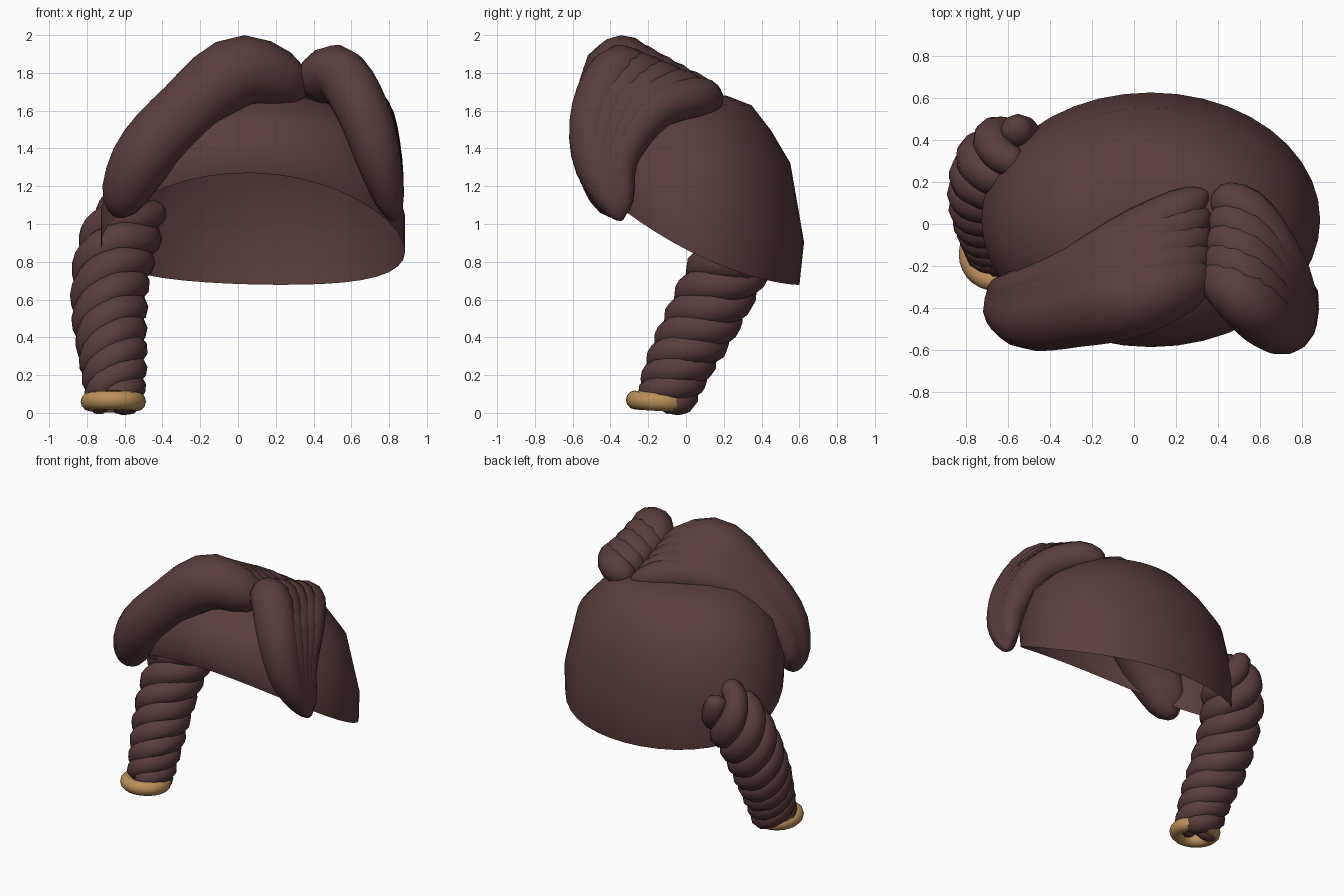
import bpy, bmesh, math
from mathutils import Vector

if "Cube" in bpy.data.objects:
    bpy.data.objects.remove(bpy.data.objects["Cube"])


def material(name, col):
    m = bpy.data.materials.new(name)
    m.diffuse_color = (*col, 1)
    m.use_nodes = True
    m.node_tree.nodes["Principled BSDF"].inputs["Base Color"].default_value = m.diffuse_color
    return m


BROWN = material("dark brown hair", (0.103, 0.046, 0.046))
GOLD = material("gold band", (0.50, 0.28, 0.105))


def finish(bm, name, mat, angle=60, recalc=True):
    if recalc:
        bmesh.ops.recalc_face_normals(bm, faces=bm.faces)
    me = bpy.data.meshes.new(name)
    bm.to_mesh(me)
    bm.free()
    ob = bpy.data.objects.new(name, me)
    bpy.context.collection.objects.link(ob)
    me.materials.append(mat)
    bpy.ops.object.select_all(action='DESELECT')
    ob.select_set(True)
    bpy.context.view_layer.objects.active = ob
    bpy.ops.object.shade_smooth_by_angle(angle=math.radians(angle))
    return ob


def spline(pts, t):
    """Catmull-Rom point at t in 0..1 through tuples of any length."""
    n = len(pts) - 1
    i = min(int(t * n), n - 1)
    u = t * n - i
    b, c = pts[i], pts[i + 1]
    a = pts[i - 1] if i > 0 else [2 * p - q for p, q in zip(b, c)]
    d = pts[i + 2] if i + 2 <= n else [2 * q - p for p, q in zip(b, c)]
    return [0.5 * (2 * q + (r - p) * u + (2 * p - 5 * q + 4 * r - s) * u * u
                   + (3 * q - p - 3 * r + s) * u ** 3)
            for p, q, r, s in zip(a, b, c, d)]


def tube(bm, centres, radii, sides=12):
    """Closed tube along a list of centres with a radius for each."""
    rings = []
    n = len(centres)
    ref = Vector((0, 1, 0.2))
    for i, (c, r) in enumerate(zip(centres, radii)):
        d = (centres[min(i + 1, n - 1)] - centres[max(i - 1, 0)]).normalized()
        ref = (ref - d * ref.dot(d)).normalized()
        side = d.cross(ref)
        rings.append([bm.verts.new(c + r * (math.cos(a) * ref + math.sin(a) * side))
                      for a in (2 * math.pi * k / sides for k in range(sides))])
    for p, q in zip(rings, rings[1:]):
        for k in range(sides):
            bm.faces.new((p[k], p[k - 1], q[k - 1], q[k]))
    bm.faces.new(rings[0])
    bm.faces.new(rings[-1][::-1])


# Parameters that give rounded ends when paired with a circular falloff
def rounded(n, end):
    ts = [0, end * 0.12, end * 0.45] + [end + (1 - 2 * end) * k / n for k in range(n + 1)]
    ts += [1 - end * 0.45, 1 - end * 0.12, 1]
    out = []
    for t in ts:
        e = min(t, 1 - t) / end
        out.append((t, math.sqrt(max(0.03, 1 - (1 - e) ** 2)) if e < 1 else 1))
    return out


# Cap: open dome with tilted rim
N = 40
levels = [(0.0, 1.0, 0.96), (0.22, 1.0, 1.0), (0.63, 0.89, 0.88), (0.80, 0.73, 0.71),
          (0.93, 0.55, 0.54), (0.98, 0.32, 0.32)]
bm = bmesh.new()
rings = []
for f, sx, sy in levels:
    ring = []
    for k in range(N):
        a = 2 * math.pi * k / N
        c, s = math.cos(a), math.sin(a)
        rim = 0.975 - 0.295 * s - 0.02 * c - 0.10 * c * c
        z = rim + (1.70 - rim) * f
        ring.append(bm.verts.new((0.08 + 0.805 * c * sx, 0.02 + 0.605 * s * sy, z)))
    rings.append(ring)
for p, q in zip(rings, rings[1:]):
    for k in range(N):
        bm.faces.new((p[k - 1], p[k], q[k], q[k - 1]))
top = bm.verts.new((0.08, 0.02, 1.70))
for k in range(N):
    bm.faces.new((rings[-1][k - 1], rings[-1][k], top))
finish(bm, "hair_cap", BROWN, recalc=False)


# Fringe: fans of overlapping locks blended from a front lock to a back lock (x, y, z, radius)
def fringe(name, front, back, count=5):
    bm = bmesh.new()
    for j in range(count):
        w = j / (count - 1)
        pts = [[p + (q - p) * w for p, q in zip(a, b)] for a, b in zip(front, back)]
        cs, rs = [], []
        for t, e in rounded(12, 0.1):
            x, y, z, r = spline(pts, t)
            cs.append(Vector((x, y, z)))
            rs.append(r * e)
        tube(bm, cs, rs, 14)
    finish(bm, name, BROWN)


fringe("left_fringe",
       [(0.37, -0.22, 1.71, 0.12), (0.02, -0.34, 1.81, 0.19), (-0.27, -0.41, 1.60, 0.175),
        (-0.51, -0.43, 1.34, 0.165), (-0.65, -0.36, 1.04, 0.10)],
       [(0.35, 0.15, 1.65, 0.08), (0.02, -0.05, 1.70, 0.13), (-0.30, -0.24, 1.58, 0.13),
        (-0.55, -0.32, 1.35, 0.105), (-0.66, -0.33, 1.10, 0.07)])
fringe("right_fringe",
       [(0.36, -0.20, 1.72, 0.11), (0.52, -0.35, 1.81, 0.14), (0.66, -0.47, 1.60, 0.14),
        (0.75, -0.48, 1.32, 0.115), (0.83, -0.34, 1.02, 0.06)],
       [(0.37, 0.13, 1.64, 0.08), (0.54, 0.06, 1.67, 0.11), (0.70, -0.17, 1.60, 0.11),
        (0.78, -0.34, 1.35, 0.09), (0.83, -0.32, 1.06, 0.05)])

# Side braid: three locks twisted round a curved path (x, y, z, outer radius)
path = [(-0.65, -0.12, 0.045, 0.155), (-0.66, -0.03, 0.27, 0.18), (-0.68, 0.09, 0.50, 0.20),
        (-0.67, 0.21, 0.74, 0.21), (-0.61, 0.31, 0.95, 0.21), (-0.51, 0.37, 1.13, 0.15)]
bm = bmesh.new()
for j in range(3):
    cs, rs = [], []
    for t, e in rounded(56, 0.03):
        p = spline(path, t)
        d = (Vector(spline(path, min(1, t + 0.01))[:3])
             - Vector(spline(path, max(0, t - 0.01))[:3])).normalized()
        u = (Vector((1, 0, 0)) - d * d.x).normalized()
        v = d.cross(u)
        a = 2 * math.pi * (j / 3 + 4.3 * t - 1.25 * t * t)
        cs.append(Vector(p[:3]) + 0.56 * p[3] * (math.cos(a) * u + math.sin(a) * v))
        rs.append(0.46 * p[3] * e)
    tube(bm, cs, rs, 10)
finish(bm, "side_braid", BROWN)

# Band: gold ring round the braid end
bm = bmesh.new()
ring = []
for k in range(28):
    a = 2 * math.pi * k / 28
    ring.append([bm.verts.new((-0.66 + r * math.cos(a), -0.145 + r * math.sin(a),
                               0.06 - 0.06 * r * math.sin(a) + 0.05 * math.sin(b)))
                 for b in (2 * math.pi * m / 12 for m in range(12))
                 for r in (0.125 + 0.048 * math.cos(b),)])
for k in range(28):
    for m in range(12):
        bm.faces.new((ring[k - 1][m - 1], ring[k][m - 1], ring[k][m], ring[k - 1][m]))
finish(bm, "braid_band", GOLD)
